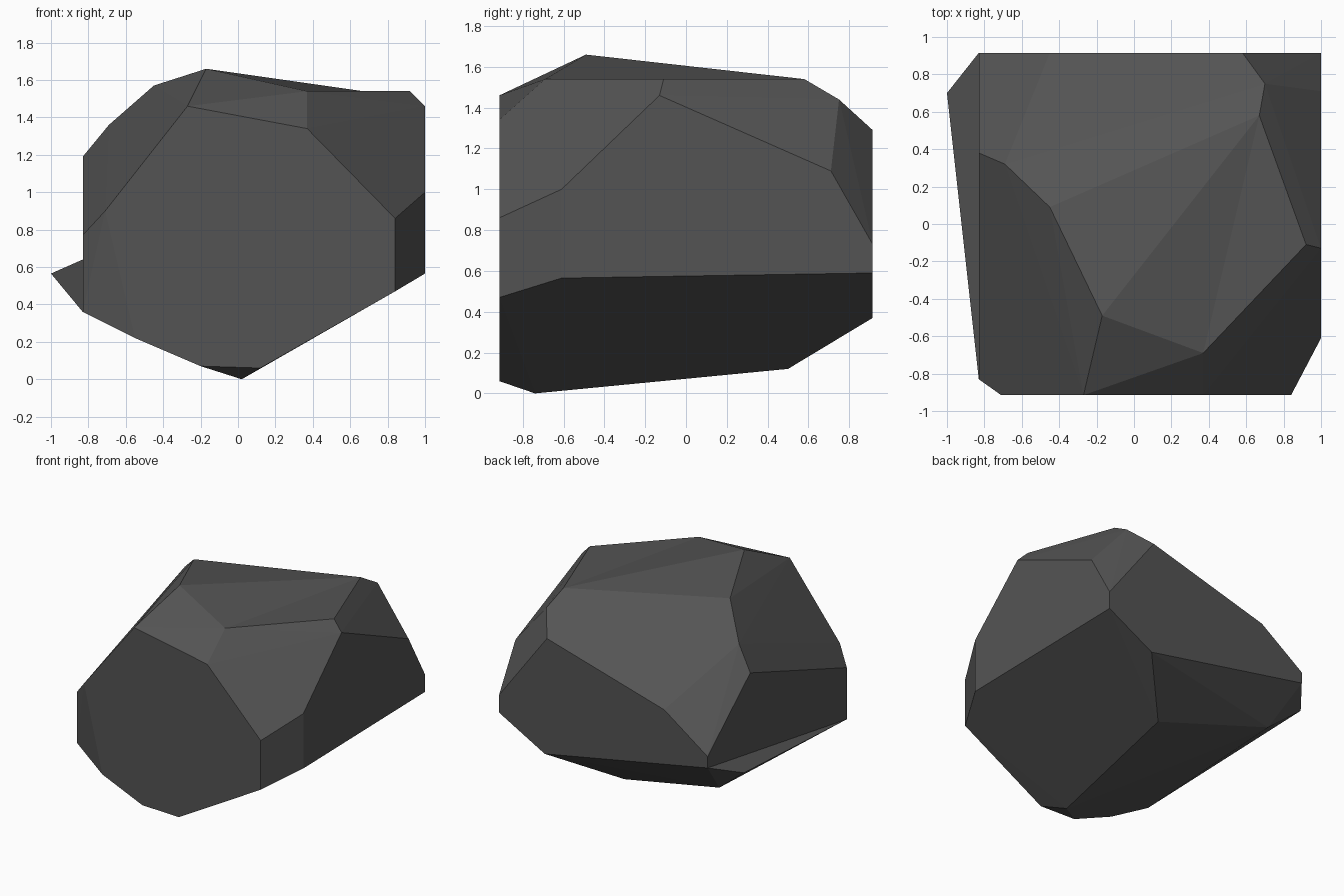
import bpy, bmesh, math
from mathutils import Vector

if "Cube" in bpy.data.objects:
    bpy.data.objects.remove(bpy.data.objects["Cube"])

F = 0.915  # front/back half depth

# corner points of the faceted boulder, grouped by side
front = [(x, -F, z) for x, z in [(-.27, 1.46), (.37, 1.34), (.84, .86), (.84, .47),
                                 (.12, .06), (-.20, .07), (-.55, .22), (-.71, .90)]]
back = [(x, F, z) for x, z in [(.58, 1.29), (-.45, 1.0), (-.83, .73), (-.83, .64),
                               (.60, .37), (1, .59), (1, .73)]]
right = [(1, y, z) for y, z in [(-.61, 1.0), (-.13, 1.46), (.71, 1.09), (-.61, .565)]]
left = [(-.83, -.83, .36), (-.83, -.83, .77), (-.83, .38, 1.19), (-.69, .32, 1.36)]
top = [(-.17, -.49, 1.66), (.37, -.69, 1.54), (.92, -.11, 1.54),
       (.67, .58, 1.54), (-.45, .09, 1.57), (.70, .75, 1.44)]
bottom = [(.19, .50, .12), (.02, -.74, 0), (-.74, .64, .355)]

bm = bmesh.new()
for p in front + back + right + left + top + bottom:
    bm.verts.new(p)
res = bmesh.ops.convex_hull(bm, input=bm.verts[:])
junk = [v for v in bm.verts if not v.link_faces]
bmesh.ops.delete(bm, geom=junk, context='VERTS')


def near(p):
    return min(bm.verts, key=lambda v: (v.co - Vector(p)).length)


# shallow fold across the top facet
ridge = bm.edges.get((near(top[0]), near(top[2])))
if ridge:
    bmesh.ops.rotate_edges(bm, edges=[ridge], use_ccw=False)

# merge coplanar triangles into flat facets
bmesh.ops.dissolve_limit(bm, angle_limit=math.radians(1.5), verts=[], edges=bm.edges[:])

# pointed lip low on the left: raise a point out of the underside facet
corners = {near(left[0]), near(back[3]), near(bottom[2])}
for f in bm.faces[:]:
    if corners <= set(f.verts):
        tip = bmesh.ops.poke(bm, faces=[f])['verts'][0]
        tip.co = (-1, .70, .565)
        break
bmesh.ops.recalc_face_normals(bm, faces=bm.faces[:])

mesh = bpy.data.meshes.new("boulder")
bm.to_mesh(mesh)
bm.free()
boulder = bpy.data.objects.new("boulder", mesh)
bpy.context.collection.objects.link(boulder)

stone = bpy.data.materials.new("dark grey stone")
stone.diffuse_color = (.088, .088, .088, 1)
stone.use_nodes = True
stone.node_tree.nodes["Principled BSDF"].inputs["Base Color"].default_value = stone.diffuse_color
mesh.materials.append(stone)
